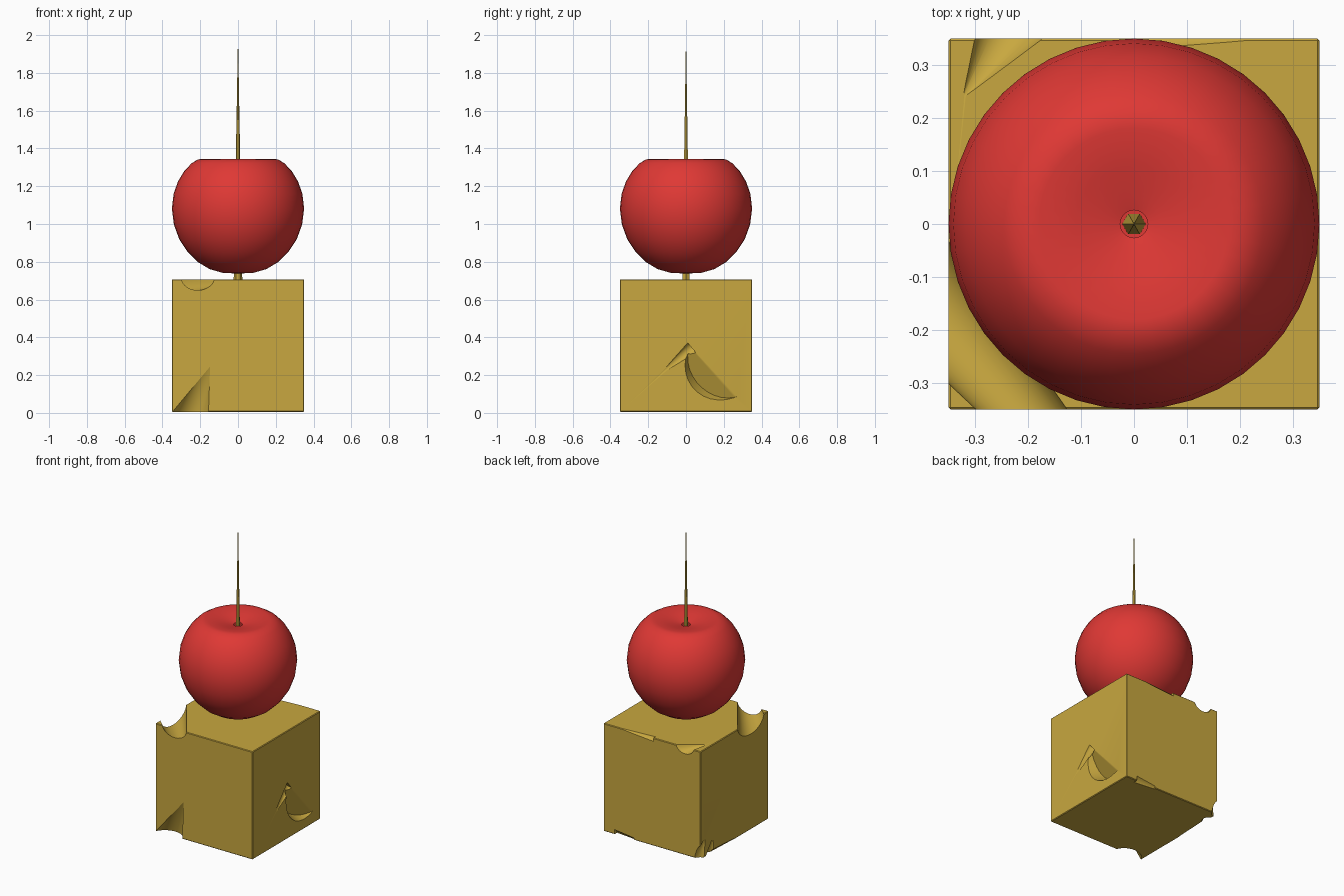
import bpy, math
from mathutils import Vector

if "Cube" in bpy.data.objects:
    bpy.data.objects.remove(bpy.data.objects["Cube"])


def material(name, color):
    m = bpy.data.materials.new(name)
    m.diffuse_color = (*color, 1)
    m.use_nodes = True
    m.node_tree.nodes["Principled BSDF"].inputs["Base Color"].default_value = m.diffuse_color
    return m


yellow = material("cheese_yellow", (0.58, 0.39, 0.05))
red = material("fruit_red", (0.74, 0.04, 0.035))


def activate(ob):
    bpy.ops.object.select_all(action='DESELECT')
    ob.select_set(True)
    bpy.context.view_layer.objects.active = ob


def lathe(name, profile, sides, mat, smooth):
    """Spin (radius, height) points about z; zero radius makes a pole."""
    verts, faces, rings = [], [], []
    for r, z in profile:
        n = 1 if r == 0 else sides
        rings.append([len(verts) + i for i in range(n)])
        for i in range(n):
            a = 2 * math.pi * i / sides
            verts.append((r * math.cos(a), r * math.sin(a), z))
    for lo, hi in zip(rings, rings[1:]):
        for i in range(sides):
            j = (i + 1) % sides
            quad = [lo[i % len(lo)], lo[j % len(lo)], hi[j % len(hi)], hi[i % len(hi)]]
            faces.append(list(dict.fromkeys(quad)))
    me = bpy.data.meshes.new(name)
    me.from_pydata(verts, [], faces)
    me.materials.append(mat)
    ob = bpy.data.objects.new(name, me)
    bpy.context.collection.objects.link(ob)
    if smooth:
        activate(ob)
        bpy.ops.object.shade_smooth_by_angle(angle=math.radians(40))
    return ob


# Cheese cube with slightly softened edges
bpy.ops.mesh.primitive_cube_add(size=1, location=(0, 0, 0.356))
cheese = bpy.context.object
cheese.name = "cheese_cube"
cheese.scale = (0.7, 0.7, 0.702)
bpy.ops.object.transform_apply(location=True, rotation=False, scale=True)
cheese.data.materials.append(yellow)
bevel = cheese.modifiers.new("soft_edges", 'BEVEL')
bevel.width = 0.004
bevel.segments = 1
bpy.ops.object.modifier_apply(modifier=bevel.name)


def carve(p1, r1, p2, r2):
    """Cut a tapered hole running from p1 to p2."""
    p1, p2 = Vector(p1), Vector(p2)
    d = p2 - p1
    bpy.ops.mesh.primitive_cone_add(vertices=32, radius1=r1, radius2=r2,
                                    depth=d.length, location=(p1 + p2) / 2)
    cutter = bpy.context.object
    cutter.rotation_euler = d.to_track_quat('Z', 'Y').to_euler()
    cutter.hide_render = True
    cutter.data.materials.append(yellow)
    activate(cheese)
    mod = cheese.modifiers.new("hole", 'BOOLEAN')
    mod.object = cutter
    mod.operation = 'DIFFERENCE'
    mod.solver = 'EXACT'
    bpy.ops.object.modifier_apply(modifier=mod.name)
    bpy.data.objects.remove(cutter)


# Holes: start, radius, end, radius
holes = [
    ((-0.43, -0.09, 0.715), 0.10, (-0.17, -0.39, 0.715), 0.06),    # top front-left channel
    ((-0.26, -0.385, -0.05), 0.115, (-0.148, -0.35, 0.245), 0.0),  # front lower left
    ((0.39, 0.195, 0.267), 0.20, (0.738, 0.049, 0.131), 0.20),     # right face pit
    ((0.36, 0.03, 0.345), 0.035, (0.357, -0.13, 0.21), 0.005),     # right face sliver
    ((-0.22, 0.40, 0.72), 0.075, (-0.325, 0.235, 0.71), 0.0),      # top back-left
    ((0.21, 0.37, 0.725), 0.03, (-0.01, 0.37, 0.725), 0.045),      # top back edge
    ((-0.36, 0.38, -0.02), 0.07, (-0.355, 0.30, 0.14), 0.0),       # back-left lower corner
    ((-0.36, 0.26, -0.02), 0.05, (-0.355, 0.22, 0.11), 0.0),
    ((-0.37, 0.23, -0.01), 0.04, (-0.37, 0.0, -0.01), 0.03),       # left bottom edge
    ((0.27, 0.37, -0.01), 0.05, (0.13, 0.37, -0.01), 0.035),       # back bottom edge
]
for h in holes:
    carve(*h)
activate(cheese)
bpy.ops.object.shade_smooth_by_angle(angle=math.radians(30))

# Round red fruit with a shallow dimple and a small hole on top
lathe("red_fruit", [(0, 0.738), (0.08, 0.741), (0.15, 0.761), (0.21, 0.797),
                    (0.265, 0.85), (0.31, 0.917), (0.339, 0.995), (0.35, 1.08),
                    (0.341, 1.16), (0.318, 1.225), (0.285, 1.28), (0.245, 1.322),
                    (0.212, 1.342), (0.18, 1.345), (0.11, 1.33), (0.05, 1.317),
                    (0.026, 1.31)], 40, red, True)

# Slender cocktail stick, pointed at both ends
lathe("cocktail_stick", [(0, 0.0), (0.026, 0.4), (0.0225, 0.72), (0.0115, 1.35),
                         (0, 2.0)], 6, yellow, False)
